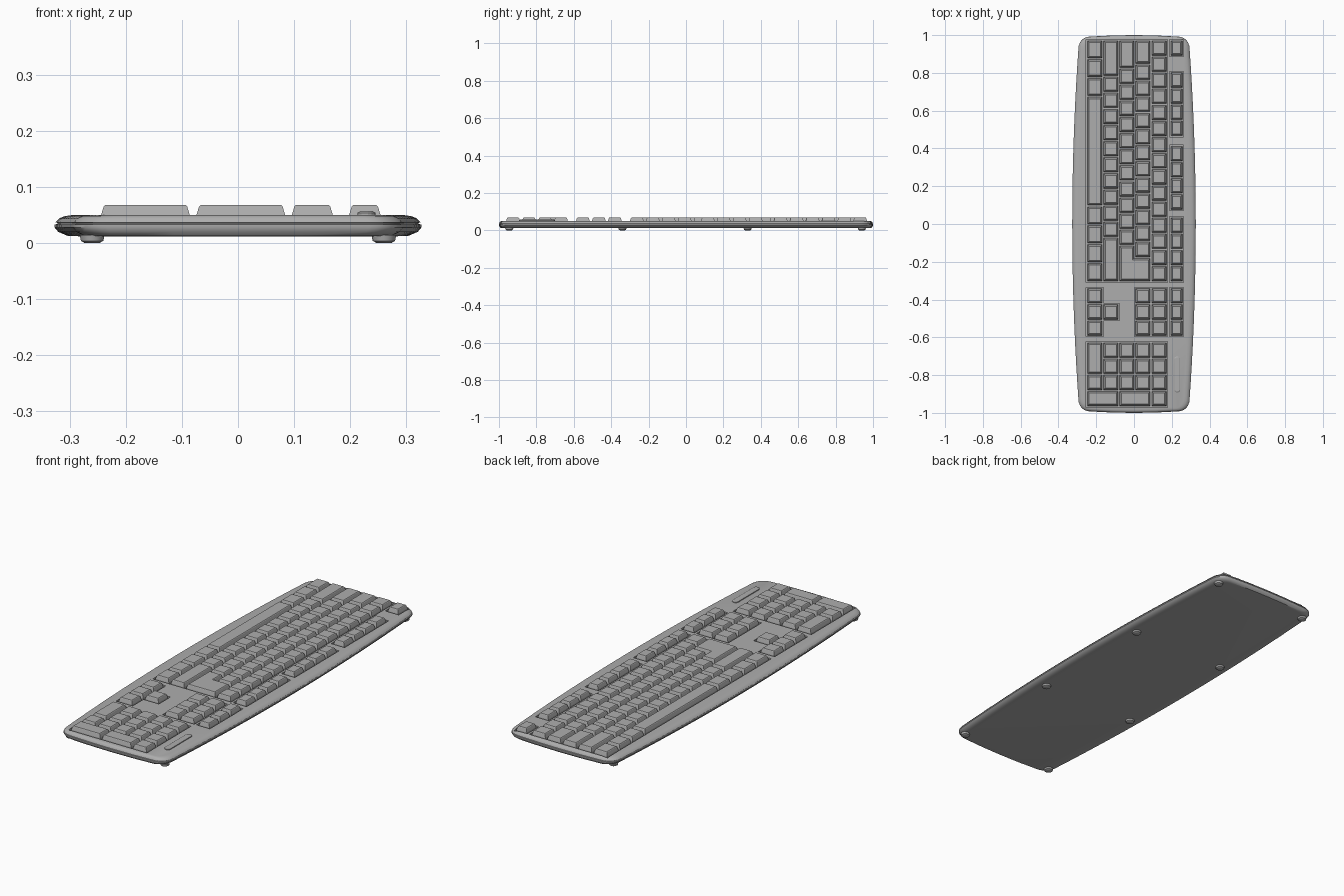
import bpy, bmesh, math

cube = bpy.data.objects.get("Cube")
if cube:
    bpy.data.objects.remove(cube, do_unlink=True)

grey = bpy.data.materials.new("plain grey plastic")
grey.use_nodes = True
grey.diffuse_color = (0.42, 0.42, 0.42, 1)
grey.node_tree.nodes["Principled BSDF"].inputs["Base Color"].default_value = grey.diffuse_color


def make_object(name, bm):
    bmesh.ops.recalc_face_normals(bm, faces=bm.faces)
    mesh = bpy.data.meshes.new(name)
    bm.to_mesh(mesh)
    bm.free()
    mesh.materials.append(grey)
    ob = bpy.data.objects.new(name, mesh)
    bpy.context.scene.collection.objects.link(ob)
    return ob


def activate(ob):
    bpy.ops.object.select_all(action='DESELECT')
    ob.select_set(True)
    bpy.context.view_layer.objects.active = ob


def loft(bm, rings):
    """Skin closed rings of points and cap both ends."""
    loops = [[bm.verts.new(p) for p in ring] for ring in rings]
    n = len(loops[0])
    for low, high in zip(loops, loops[1:]):
        for i in range(n):
            j = (i + 1) % n
            bm.faces.new((low[i], low[j], high[j], high[i]))
    bm.faces.new(loops[0][::-1])
    bm.faces.new(loops[-1])


def inset(poly, d):
    """Shrink a counter-clockwise right-angled outline by d."""
    out = []
    for i, (x, y) in enumerate(poly):
        px, py = poly[i - 1]
        nx, ny = poly[(i + 1) % len(poly)]
        s = [math.copysign(1, v) if abs(v) > 1e-6 else 0 for v in (x - px, y - py, nx - x, ny - y)]
        out.append((x - d * (s[1] + s[3]), y + d * (s[0] + s[2])))
    return out


def prism(bm, poly, levels):
    loft(bm, [[(x, y, z) for x, y in inset(poly, d)] for d, z in levels])


def rect(x0, x1, y0, y1):
    return [(x0, y0), (x1, y0), (x1, y1), (x0, y1)]


# Key grid: row edges across x, unit pitch along y
ROW = [-0.25, -0.165, -0.08, 0.005, 0.09, 0.175]
FN = (0.192, 0.26)
U = 0.0853
MAIN, NAV, PAD = 0.974, -0.338, -0.626
MAIN_END = MAIN - 15 * U


def spot(row, y, length=1, rows=1):
    x0, x1 = FN if row == 5 else (ROW[row], ROW[row + rows])
    return rect(x0, x1, y - length * U, y)


def run(row, y, lengths):
    keys = []
    for length in lengths:
        keys.append(spot(row, y, length))
        y -= length * U
    return keys


# Main block of keys
mod = 3.5 / 3
main_keys = run(0, MAIN, [mod] * 3 + [6.8] + [4.7 / 4] * 4)
main_keys += run(1, MAIN, [2.25] + [1] * 10 + [2.75])
main_keys += run(2, MAIN, [1.75] + [1] * 11)
main_keys += run(3, MAIN, [1.5] + [1] * 12)
main_keys += run(4, MAIN, [1] * 15)
c_top, d_top = MAIN - 12.75 * U, MAIN - 13.5 * U
main_keys.append([(ROW[2], MAIN_END), (ROW[4], MAIN_END), (ROW[4], d_top),
                  (ROW[3], d_top), (ROW[3], c_top), (ROW[2], c_top)])

# Function row, navigation, arrow and number pad keys
fn_groups = [(MAIN, 1), (0.805, 4), (0.415, 4), (MAIN_END + 4 * U, 4), (NAV, 3)]
function_keys = [k for y, n in fn_groups for k in run(5, y, [1] * n)]
navigation_keys = run(3, NAV, [1] * 3) + run(4, NAV, [1] * 3)
arrow_keys = run(0, NAV, [1] * 3) + [spot(1, NAV - U)]
number_keys = run(0, PAD, [2, 1]) + [k for r in (1, 2, 3) for k in run(r, PAD, [1] * 3)]
number_keys += run(4, PAD, [1] * 4)
number_keys += [spot(0, PAD - 3 * U, 1, 2), spot(2, PAD - 3 * U, 1, 2)]

# Case: bowed sides with rounded corners, lofted through a rounded edge profile
quarter = [(0.327 - 0.038 * y * y, y) for y in [0.93 * i / 10 for i in range(11)]]
for i in range(1, 8):
    a = math.pi / 2 * i / 7
    quarter.append((0.234 + 0.06 * math.cos(a), 0.93 + 0.062 * math.sin(a)))
quarter += [(0.12, 0.998), (0, 1.0)]
half = quarter + [(-x, y) for x, y in quarter[-2::-1]]
outline = half + [(x, -y) for x, y in half[-2:0:-1]]
edge = [(0.86, 0.982, 0.012), (0.93, 0.99, 0.013), (0.98, 0.997, 0.02), (1, 1, 0.028),
        (1, 1, 0.033), (0.985, 0.997, 0.034), (0.985, 0.997, 0.036), (0.995, 0.999, 0.037),
        (0.975, 0.996, 0.044), (0.945, 0.991, 0.048), (0.9, 0.986, 0.05)]
bm = bmesh.new()
loft(bm, [[(x * sx, y * sy, z) for x, y in outline] for sx, sy, z in edge])
case = make_object("case", bm)

# Sunken wells beneath the key groups
arrow_well = [(ROW[0], NAV - 3 * U), (ROW[1], NAV - 3 * U), (ROW[1], NAV - 2 * U), (ROW[2], NAV - 2 * U),
              (ROW[2], NAV - U), (ROW[1], NAV - U), (ROW[1], NAV), (ROW[0], NAV)]
wells = [rect(ROW[0], ROW[5], MAIN_END, MAIN), rect(ROW[3], ROW[5], NAV - 3 * U, NAV),
         rect(ROW[0], ROW[5], PAD - 4 * U, PAD), arrow_well]
wells += [spot(5, y, n) for y, n in fn_groups]
bm = bmesh.new()
for well in wells:
    prism(bm, well, [(-0.003, 0.036), (-0.003, 0.08)])
cutter = make_object("well_cutter", bm)
cutter.hide_render = True
cut = case.modifiers.new("wells", 'BOOLEAN')
cut.object = cutter
cut.solver = 'EXACT'
activate(case)
bpy.ops.object.modifier_apply(modifier=cut.name)
bpy.data.objects.remove(cutter, do_unlink=True)
activate(case)
bpy.ops.object.shade_smooth_by_angle(angle=math.radians(35))

# Tapered keycaps
groups = {"main_keys": main_keys, "function_keys": function_keys, "navigation_keys": navigation_keys,
          "arrow_keys": arrow_keys, "number_keys": number_keys}
for name, keys in groups.items():
    bm = bmesh.new()
    for key in keys:
        prism(bm, key, [(0.004, 0.035), (0.006, 0.05), (0.0105, 0.065), (0.013, 0.0675)])
    make_object(name, bm)

# Indicator light strip with rounded ends
bm = bmesh.new()
strip = []
for i in range(16):
    a = math.tau * (i + 0.5) / 16
    strip.append((math.cos(a), math.sin(a), math.copysign(0.08, math.sin(a))))
loft(bm, [[(0.229 + r * c, -0.797 + off + r * s, z) for c, s, off in strip]
          for r, z in ((0.016, 0.049), (0.016, 0.054), (0.011, 0.057))])
make_object("indicator_strip", bm)

# Low domed feet
bm = bmesh.new()
for x in (-0.26, 0.26):
    for y in (-0.945, -0.34, 0.33, 0.94):
        loft(bm, [[(x + r * math.cos(math.tau * i / 16), y + r * math.sin(math.tau * i / 16), z)
                   for i in range(16)] for r, z in ((0.013, 0), (0.02, 0.004), (0.022, 0.014))])
feet = make_object("feet", bm)
activate(feet)
bpy.ops.object.shade_smooth_by_angle(angle=math.radians(40))
